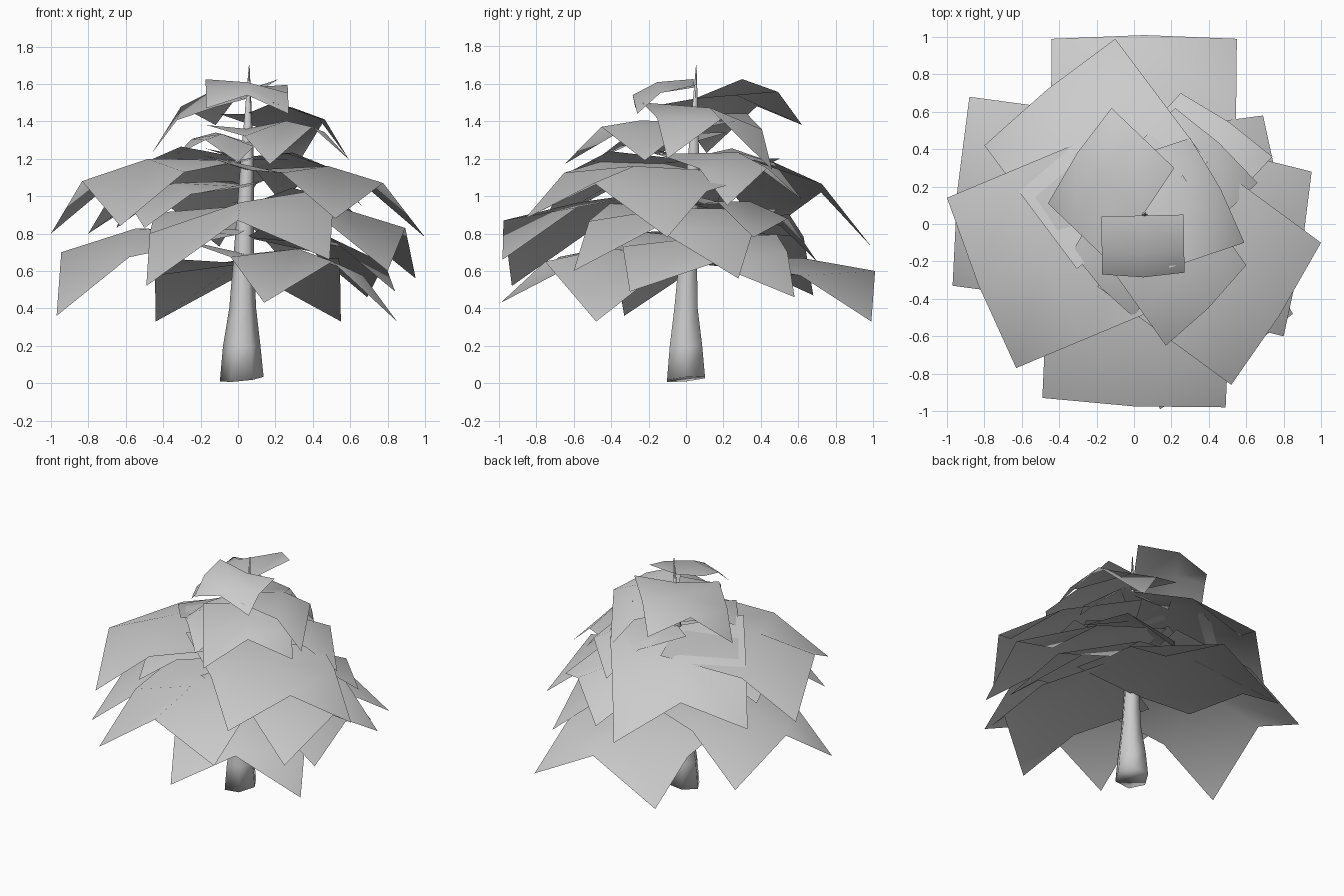
import bpy
import bmesh
from math import cos, sin, tau
from mathutils import Vector

cube = bpy.data.objects.get("Cube")
if cube:
    bpy.data.objects.remove(cube, do_unlink=True)


def make_material(name, colour):
    mat = bpy.data.materials.new(name)
    mat.use_nodes = True
    mat.diffuse_color = colour
    mat.node_tree.nodes["Principled BSDF"].inputs["Base Color"].default_value = colour
    return mat


grey = make_material("light grey", (0.6, 0.6, 0.6, 1))


def finish(name, bm):
    mesh = bpy.data.meshes.new(name)
    bm.to_mesh(mesh)
    bm.free()
    mesh.materials.append(grey)
    for poly in mesh.polygons:
        poly.use_smooth = True
    obj = bpy.data.objects.new(name, mesh)
    bpy.context.scene.collection.objects.link(obj)


def bridge_rows(bm, rows):
    """Join neighbouring rows of vertices with quads."""
    for inner, outer in zip(rows, rows[1:]):
        for i in range(len(inner) - 1):
            bm.faces.new((inner[i], outer[i], outer[i + 1], inner[i + 1]))


def frond(name, left, right, tip_z, base_z):
    """Drooping sheet that grows from the trunk; left and right are its tip corners."""
    left, right = Vector(left), Vector(right)
    # the root row rolls sideways as much as the tip row does
    half = (right - left) / 2
    root = Vector((0.045, 0.045, base_z))
    tip = (left + right) / 2
    outward = Vector((tip.x - root.x, tip.y - root.y, 0)).normalized()
    tip += outward * 0.02
    tip.z = tip_z

    # root row is nearly level, with its corners slightly raised
    lift = Vector((0, 0, 0.03))
    root_row = [root - half + lift, root, root + half + lift]
    tip_row = [left, tip, right]

    # middle row keeps most of the height, so the sheet arches over
    middle_row = []
    for a, b in zip(root_row, tip_row):
        p = a.lerp(b, 0.6)
        p.z = a.z + (b.z - a.z) * 0.28
        middle_row.append(p)
    middle_row[1].z += 0.04

    bm = bmesh.new()
    rows = [[bm.verts.new(p) for p in row] for row in (root_row, middle_row, tip_row)]
    bridge_rows(bm, rows)
    bmesh.ops.recalc_face_normals(bm, faces=bm.faces)
    bm.normal_update()
    if sum(f.normal.z for f in bm.faces) < 0:
        bmesh.ops.reverse_faces(bm, faces=bm.faces)
    finish(name, bm)


def trunk(name, rings, sides=6):
    """Tapered trunk through rings of (x, y, z, radius)."""
    bm = bmesh.new()
    rows = []
    for x, y, z, radius in rings:
        row = []
        for i in range(sides):
            angle = tau * i / sides
            row.append(bm.verts.new((x + radius * cos(angle), y + radius * sin(angle), z)))
        rows.append(row + row[:1])
    bridge_rows(bm, rows)
    # the foot is cut at a slant
    for v in rows[0][:-1]:
        v.co.z += 0.1 * (v.co.x + v.co.y)
    bm.faces.new(rows[0][:-1])
    bm.faces.new(rows[-1][:-1])
    bmesh.ops.recalc_face_normals(bm, faces=bm.faces)
    finish(name, bm)


trunk("trunk", [(0.02, 0, 0.02, 0.117), (0.02, 0, 0.2, 0.1), (0.025, 0, 0.4, 0.072),
                (0.03, 0.01, 0.65, 0.056), (0.05, 0.04, 1.2, 0.035), (0.06, 0.055, 1.7, 0.002)])

# lowest tier
frond("low_back_frond", (0.55, 0.99, 0.33), (-0.44, 0.99, 0.33), 0.6, 0.64)
frond("low_left_frond", (0.85, -0.48, 0.33), (0.14, -0.99, 0.43), 0.65, 0.69)
frond("low_right_frond", (-0.97, -0.33, 0.36), (-0.88, 0.68, 0.47), 0.7, 0.82)
frond("low_side_frond", (0.69, 0.58, 0.46), (0.84, -0.3, 0.49), 0.64, 0.78)

# middle tier
frond("middle_front_frond", (0.49, -0.98, 0.66), (-0.49, -0.93, 0.52), 0.87, 0.95)
frond("middle_left_frond", (0.95, 0.28, 0.56), (0.8, -0.6, 0.6), 0.83, 0.92)
frond("middle_back_frond", (0.25, 0.7, 0.65), (0.74, 0.36, 0.78), 0.88, 0.95)
frond("middle_right_frond", (-0.65, 0.1, 0.83), (-0.5, -0.45, 0.83), 0.98, 1.05)

# broad upper tier
frond("broad_right_frond", (-1, 0.14, 0.8), (-0.63, -0.77, 0.84), 1.08, 1.19)
frond("broad_left_frond", (1, -0.1, 0.78), (0.52, -0.86, 0.88), 1.07, 1.14)
frond("broad_back_frond", (-0.1, 0.99, 0.73), (-0.8, 0.42, 0.8), 1.02, 1.2)
frond("small_back_frond", (0.66, 0.22, 0.95), (0.22, 0.62, 0.98), 1.15, 1.21)
frond("small_right_frond", (-0.33, -0.15, 1.22), (0, -0.5, 1.18), 1.3, 1.29)

# crown
frond("crown_right_frond", (-0.46, 0.11, 1.23), (-0.12, 0.62, 1.38), 1.48, 1.52)
frond("crown_left_frond", (0.59, -0.1, 1.2), (0.3, 0.46, 1.14), 1.41, 1.44)
frond("crown_front_frond", (0.6, -0.22, 1.19), (0.17, -0.65, 1.17), 1.37, 1.36)
frond("top_frond", (-0.17, -0.27, 1.47), (0.27, -0.26, 1.44), 1.54, 1.58)
